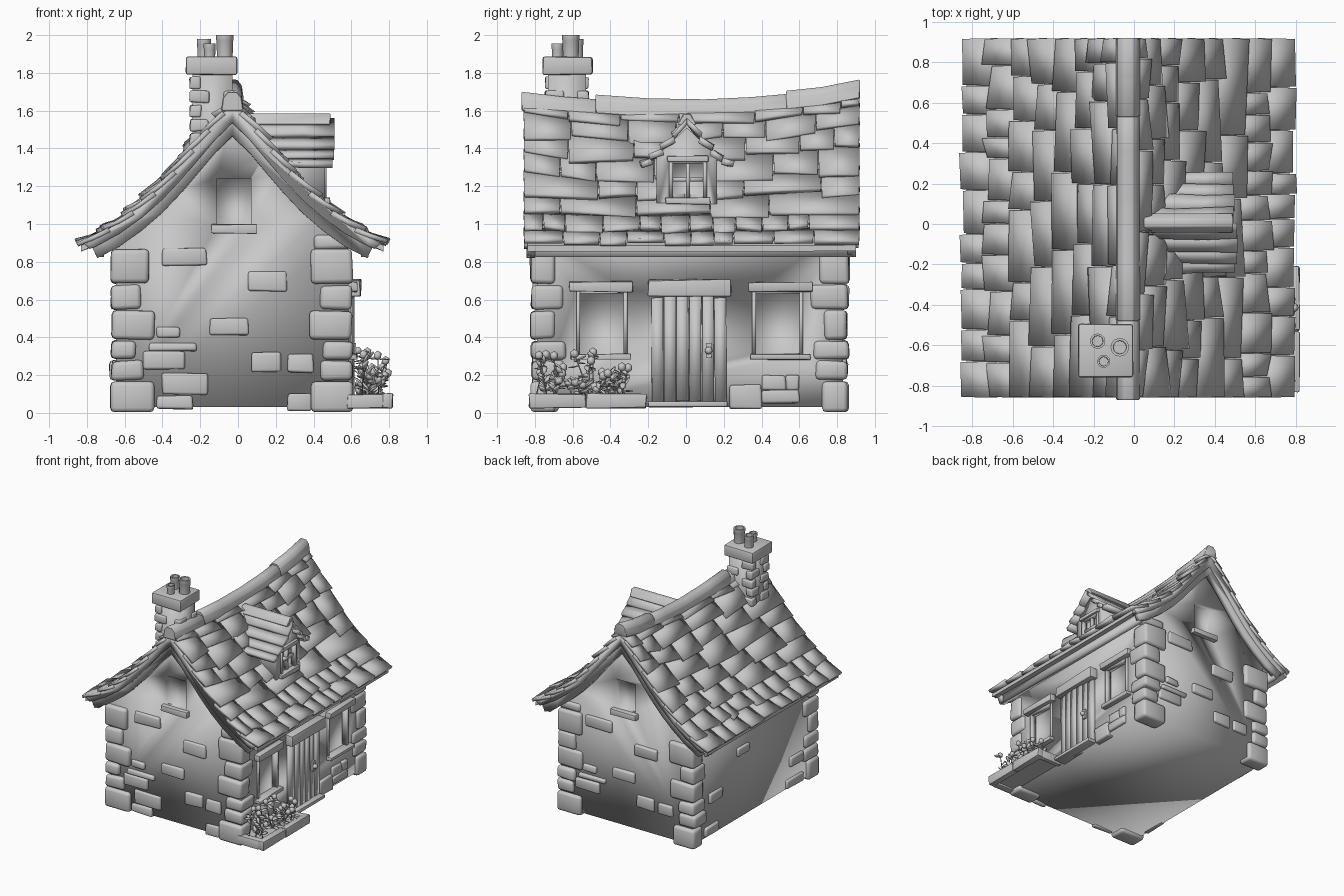
import bpy, bmesh, math, random
from mathutils import Vector, Matrix

if "Cube" in bpy.data.objects:
    bpy.data.objects.remove(bpy.data.objects["Cube"])

rnd = random.Random(4)
grey = bpy.data.materials.new("plain_grey")
grey.diffuse_color = (0.58, 0.58, 0.58, 1)
grey.use_nodes = True
grey.node_tree.nodes["Principled BSDF"].inputs["Base Color"].default_value = grey.diffuse_color


def loft(bm, rings):
    """Closed solid through equal rings of points."""
    vs = [[bm.verts.new(p) for p in r] for r in rings]
    n = len(vs[0])
    for a, b in zip(vs, vs[1:]):
        for i in range(n):
            bm.faces.new((a[i], a[(i + 1) % n], b[(i + 1) % n], b[i]))
    bm.faces.new(vs[0][::-1])
    bm.faces.new(vs[-1])


def block(bm, x0, x1, y0, y1, z0, z1, jit=0.0):
    def j(*p):
        return [c + rnd.uniform(-jit, jit) for c in p]
    loft(bm, [[j(x0, y0, z), j(x1, y0, z), j(x1, y1, z), j(x0, y1, z)] for z in (z0, z1)])


def make(name, bm, bevel=0.0, seg=2, angle=40):
    bmesh.ops.recalc_face_normals(bm, faces=bm.faces[:])
    if bevel:
        bmesh.ops.bevel(bm, geom=bm.edges[:], offset=bevel, offset_type='OFFSET',
                        segments=seg, profile=0.5, affect='EDGES', clamp_overlap=True)
    me = bpy.data.meshes.new(name)
    bm.to_mesh(me)
    bm.free()
    me.materials.append(grey)
    ob = bpy.data.objects.new(name, me)
    bpy.context.collection.objects.link(ob)
    bpy.ops.object.select_all(action='DESELECT')
    ob.select_set(True)
    bpy.context.view_layer.objects.active = ob
    bpy.ops.object.shade_smooth_by_angle(angle=math.radians(angle))
    return ob


# Roof shape: curved slope measured from the ridge, with a sagging ridge line
CX = -0.03
SLOPE = [(0, 1.61), (.09, 1.52), (.18, 1.41), (.27, 1.30), (.37, 1.19),
         (.48, 1.09), (.60, 1.0), (.72, .93), (.83, .875)]


def prof(d):
    for (a, za), (b, zb) in zip(SLOPE, SLOPE[1:]):
        if d <= b or b == .83:
            return za + (zb - za) * (d - a) / (b - a)


def roof(s, d, y, h=0.0, drop=0.0):
    sag = .08 * ((y + .15) / 1.07) ** 2 * (1 - d / .83)
    t = (prof(d + .02) - prof(d - .02)) / .04
    k = math.hypot(1, t)
    return (CX + s * (d - t / k * h), y, prof(d) + sag + h / k - drop)


def roof_ring(y, top, bottom, dmax, cut=0.0):
    ds = [d for d, _ in SLOPE if d < dmax - cut] + [dmax]
    path = [(-1, d) for d in ds[:0:-1]] + [(1, d) for d in ds]
    up = [roof(s, d, y, 0, top) for s, d in path]
    low = [roof(s, d - cut * (d == dmax), y, 0, bottom - .08 * d) for s, d in path]
    return up + low[::-1]


bm = bmesh.new()
loft(bm, [roof_ring(-.84 + 1.74 * i / 8, .005, .10, .80) for i in range(9)])
make("roof_deck", bm)

# Bargeboards: wide board with a slimmer strip in front
for name, a, b in (("front", -.845, -.80), ("back", .90, .855)):
    bm = bmesh.new()
    loft(bm, [roof_ring(y, .01, .178, .755, .04) for y in (a, b)])
    o = -.012 if a < 0 else .012
    loft(bm, [roof_ring(y, .0, .11, .785, .03) for y in (a + o, b)])
    make(name + "_bargeboard", bm, angle=180)

# Shingles: long boards near the ridge, shorter and rougher at the eaves
ROWS = [0, .085, .165, .25, .345, .45, .565, .69, .815]
for side, s in (("right", 1), ("left", -1)):
    bm = bmesh.new()
    for r, (d0, d1) in enumerate(zip(ROWS, ROWS[1:])):
        y = -.86
        while y < .91:
            w = rnd.uniform(.10, .22) if r > 5 else rnd.uniform(.18, .42)
            y2 = y + w if y + w < .82 else .92
            e0 = max(d0 - .035, .005)
            e1 = d1 + (rnd.uniform(-.022, .015) if r < 7 else rnd.uniform(-.015, .004))
            lift = rnd.uniform(.018, .034)
            tilt = rnd.uniform(-.009, .009)
            skew = rnd.uniform(-.012, .012)
            rings = []
            for d, f in ((e0, 0), ((e0 + e1) / 2, .5), (e1, 1)):
                h = .006 + lift * f
                e = .004 * f
                a, b = d + skew * f * (r < 7), d - skew * f * (r < 7)
                rings.append([roof(s, a, y + e, h + tilt * f), roof(s, b, y2 - e, h - tilt * f),
                              roof(s, b, y2 - e, h - .026), roof(s, a, y + e, h - .026)])
            loft(bm, rings)
            y = y2
    make(side + "_shingles", bm, angle=180)

# Ridge caps
bm = bmesh.new()
SECT = [(-.06, -.10), (-.05, -.03), (-.025, 0), (.025, 0), (.05, -.03), (.06, -.10)]
for pts in ([(-.87, 1.70), (-.66, 1.675), (-.47, 1.66)],
            [(-.48, 1.685), (-.2, 1.665), (.1, 1.66), (.35, 1.672), (.55, 1.69)],
            [(.53, 1.705), (.72, 1.725), (.92, 1.765)]):
    loft(bm, [[(CX + x, y, z + dz) for x, dz in SECT] for y, z in pts])
make("ridge_caps", bm, .005, 1)

# Eave boards
bm = bmesh.new()
for s in (1, -1):
    x = CX + s * .70
    block(bm, x - .02, x + .02, -.84, .88, .825, .90)
make("eave_boards", bm, angle=180)

# Walls with window recesses, softly shaded
bm = bmesh.new()
path = [(-1, d) for d in (.615, .48, .37, .27, .18, .09)] + [(1, d) for d in (0, .09, .18, .27, .37, .48, .615)]
rings = []
for y in (-.79, .83):
    rings.append([(CX - .615, y, .03)] + [roof(s, d, y, 0, .05) for s, d in path] + [(CX + .615, y, .03)])
loft(bm, rings)
wall = make("walls", bm, angle=180)

bm = bmesh.new()
block(bm, -.11, .07, -.9, -.74, 1.0, 1.24)
block(bm, -.11, .07, .78, .95, 1.0, 1.24)
for y0, y1 in ((-.58, -.31), (.35, .62)):
    block(bm, .54, .7, y0, y1, .31, .645)
block(bm, .42, .6, -.09, .11, 1.14, 1.335)
cutter = make("window_cutter", bm, angle=180)
cutter.hide_render = True
cutter.hide_set(True)

# Dormer body
bm = bmesh.new()
loft(bm, [[(x, -.155, 1.08), (x, .165, 1.08), (x, .165, 1.36), (x, .005, 1.51), (x, -.155, 1.36)] for x in (.1, .46)])
dormer = make("dormer_body", bm, angle=180)
for ob in (wall, dormer):
    m = ob.modifiers.new("recess", 'BOOLEAN')
    m.operation, m.object, m.solver = 'DIFFERENCE', cutter, 'EXACT'

# Dormer roof: overlapping boards on both sides and a ridge cap
bm = bmesh.new()
DR = [(0, 1.56), (.07, 1.465), (.13, 1.40), (.19, 1.35), (.24, 1.315)]
for s in (1, -1):
    for (a, za), (b, zb) in zip(DR, DR[1:]):
        rings = []
        for x in (.04, .2, .35, .5 + rnd.uniform(-.02, .015)):
            u = rnd.uniform(-.008, .008)
            rings.append([(x, .005 + s * a, za), (x, .005 + s * (b + .008 + u), zb + .014 + u),
                          (x, .005 + s * (b + u), zb - .016 + u), (x, .005 + s * max(a - .01, 0), za - .035)])
        loft(bm, rings)
make("dormer_shingles", bm, angle=180)
bm = bmesh.new()
loft(bm, [[(x, .005 + y, 1.585 + z) for y, z in ((-.05, -.06), (-.02, 0), (.02, 0), (.05, -.06))]
          for x in (.05, .49)])
make("dormer_ridge_cap", bm, .005, 1)

# Window sills, headers and bars
bm = bmesh.new()
block(bm, -.14, .10, -.83, -.76, .95, 1.0, .004)
block(bm, -.14, .10, .80, .87, .95, 1.0, .004)
block(bm, .44, .49, -.11, .13, 1.105, 1.14, .003)
block(bm, .44, .485, -.10, .12, 1.33, 1.36, .003)
for y0, y1 in ((-.62, -.28), (.33, .67)):
    block(bm, .56, .635, y0, y1, .64, .695, .005)
    block(bm, .56, .63, y0 + .01, y1 - .01, .28, .312, .004)
block(bm, .56, .65, -.20, .24, .62, .705, .006)
make("sills_and_lintels", bm, .006)
bm = bmesh.new()
block(bm, .425, .455, 0, .02, 1.13, 1.34)
block(bm, .425, .455, -.09, .11, 1.225, 1.245)
for y0, y1, z0, z1, x0, x1 in ((-.58, -.31, .31, .645, .55, .595), (.35, .62, .31, .645, .55, .595),
                               (-.09, .11, 1.14, 1.335, .43, .468)):
    for y in (y0, y1 - .02):
        block(bm, x0, x1, y, y + .02, z0, z1)
    block(bm, x0, x1, y0, y1, z1 - .015, z1)
make("window_frames", bm, angle=180)

# Door of planks with an arched top, step and handle
bm = bmesh.new()
for i in range(6):
    y = -.185 + i * .067
    x = .605 + rnd.uniform(0, .012)
    block(bm, .56, x, y + .002, y + .064, .06, .635 - .004 * (i - 2.5) ** 2, .003)
make("door_planks", bm, angle=180)
bm = bmesh.new()
block(bm, .56, .66, -.20, .22, .03, .06, .004)
make("door_step", bm, .006)
bm = bmesh.new()
block(bm, .60, .625, .105, .135, .29, .37)
bmesh.ops.create_uvsphere(bm, u_segments=10, v_segments=6, radius=.02, matrix=Matrix.Translation((.635, .12, .33)))
make("door_handle", bm)

# Corner stones, long side alternating
bm = bmesh.new()
LEV = [0, .17, .28, .385, .545, .68, .87]
for sx, ex in ((-1, -.68), (1, .61)):
    for sy, ey in ((-1, -.825), (1, .865)):
        for i, (z0, z1) in enumerate(zip(LEV, LEV[1:])):
            lx = (.215 if i in (0, 3, 5) else .15) + rnd.uniform(-.02, .02)
            ly = (.14 if i in (0, 3, 5) else .18) + rnd.uniform(-.02, .02)
            x, y = ex - sx * rnd.uniform(0, .012), ey - sy * rnd.uniform(0, .012)
            xs, ys = sorted((x, x - sx * lx)), sorted((y, y - sy * ly))
            block(bm, *xs, *ys, z0 + .004, z1 - .004, .006 if z0 else 0)
for y0, y1 in ((-.81, -.72), (.76, .85)):
    block(bm, .40, .60, y0, y1, .865, .94, .005)
make("corner_stones", bm, .022, angle=80)

# Stones set into the walls
bm = bmesh.new()
FACE = [(-.4, -.165, .78, .87), (.05, .26, .645, .745), (-.15, .055, .41, .5), (-.43, -.31, .4, .455),
        (-.47, -.22, .325, .37), (-.5, -.28, .23, .325), (-.4, -.16, .1, .21), (-.43, -.24, .02, .09),
        (.07, .23, .22, .32), (.265, .4, .215, .31), (.26, .385, .01, .1)]
for a, b, c, d in FACE:
    block(bm, a, b, -.812, -.77, c, d, .006)
    if c > .2:
        block(bm, -.06 - b, -.06 - a, .80, .85, c, d, .006)
for a, b, c, d in ((.23, .4, .02, .15), (.4, .53, .12, .2), (.53, .6, .12, .2), (.4, .6, .05, .12)):
    block(bm, .55, .607, a, b, c, d, .005)
for a, b, c, d in ((.5, .68, .72, .8), (.45, .62, .3, .38), (-.64, -.48, .74, .82), (-.62, -.45, .2, .28),
                   (-.62, -.4, .03, .1), (.1, .25, .55, .62), (.5, .68, .04, .12)):
    block(bm, -.667, -.62, a, b, c, d, .005)
make("wall_stones", bm, .012, angle=80)

# Chimney with corner bricks, cap and pots
bm = bmesh.new()
block(bm, -.24, -.03, -.73, -.53, 1.2, 1.80)
make("chimney_shaft", bm, angle=180)
bm = bmesh.new()
for i in range(6):
    z = 1.34 + i * .075
    for sx, ex in ((-1, -.255), (1, -.018)):
        for sy, ey in ((-1, -.745), (1, -.515)):
            if sx > 0 and i % 2:
                continue
            lx, ly = (.1, .06) if (i + (sx == sy)) % 2 else (.06, .1)
            block(bm, *sorted((ex, ex - sx * lx)), *sorted((ey, ey - sy * ly)), z + .003, z + .065, .005)
make("chimney_bricks", bm, .01, angle=80)
bm = bmesh.new()
block(bm, -.275, -.005, -.76, -.495, 1.79, 1.885, .003)
make("chimney_cap", bm, .012)
bm = bmesh.new()
for x, y, r, h in ((-.18, -.58, .038, 1.98), (-.07, -.61, .046, 2.0), (-.15, -.68, .032, 1.955)):
    prev = None
    for k, z in ((.9, 1.87), (.95, h - .03), (1, h - .025), (1, h), (.72, h), (.68, h - .06)):
        ring = [bm.verts.new((x + r * k * math.cos(t * math.pi / 6), y + r * k * math.sin(t * math.pi / 6), z))
                for t in range(12)]
        if prev:
            for t in range(12):
                bm.faces.new((prev[t], prev[(t + 1) % 12], ring[(t + 1) % 12], ring[t]))
        prev = ring
    bm.faces.new(prev)
make("chimney_pots", bm)

# Flower bed: kerb, soil and plants
bm = bmesh.new()
for a, b in ((-.83, -.53), (-.53, -.21)):
    block(bm, .765, .82, a, b, .025, .1, .005)
block(bm, .58, .77, -.83, -.77, .025, .1, .005)
block(bm, .58, .77, -.26, -.21, .025, .1, .005)
make("bed_kerb", bm, .008)
bm = bmesh.new()
block(bm, .58, .78, -.8, -.23, .04, .08)
make("bed_soil", bm)
bm = bmesh.new()
for i in range(24):
    base = Vector((rnd.uniform(.63, .78), rnd.uniform(-.80, -.27), .07))
    top = base + Vector((rnd.uniform(-.03, .07), rnd.uniform(-.10, .07), rnd.uniform(.06, .26)))
    loft(bm, [[p + Vector((.004 * math.cos(t), .004 * math.sin(t), 0)) for t in (0, 2.1, 4.2)] for p in (base, top)])
    tip = Matrix.Translation(top) @ Matrix.Diagonal((.024, .024, .026, 1))
    bmesh.ops.create_icosphere(bm, subdivisions=1, radius=1, matrix=tip)
    for k in range(5):
        p = base.lerp(top, rnd.uniform(.2, .95))
        rot = Matrix.Rotation(rnd.uniform(0, 6.28), 4, 'Z') @ Matrix.Rotation(rnd.uniform(-1.1, .2), 4, 'Y')
        leaf = Matrix.Translation(p) @ rot @ Matrix.Translation((.03, 0, 0)) @ Matrix.Diagonal((.034, .022, .005, 1))
        bmesh.ops.create_icosphere(bm, subdivisions=1, radius=1, matrix=leaf)
make("bed_plants", bm, angle=180)
